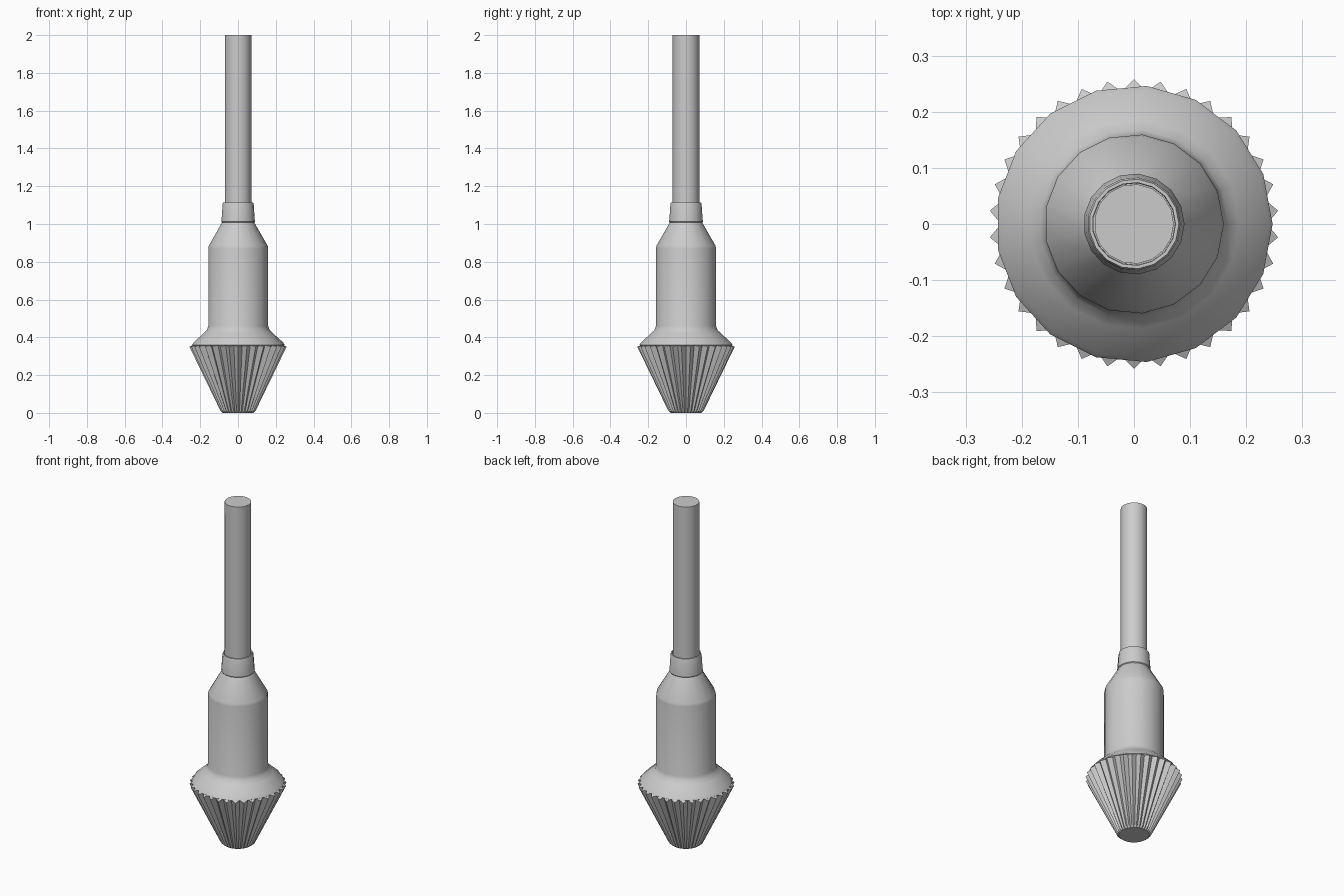
import bpy
import bmesh
from math import cos, sin, pi, radians

cube = bpy.data.objects.get("Cube")
if cube:
    bpy.data.objects.remove(cube, do_unlink=True)

SIDES = 17
RIBS = SIDES * 2

grey = bpy.data.materials.new("satin_grey")
grey.use_nodes = True
colour = (0.6, 0.6, 0.6, 1)
grey.diffuse_color = colour
grey.node_tree.nodes["Principled BSDF"].inputs["Base Color"].default_value = colour


def build(name, rings, angle):
    """Skin a stack of closed rings, cap both ends and shade by angle."""
    bm = bmesh.new()
    loops = [[bm.verts.new(p) for p in ring] for ring in rings]
    n = len(loops[0])
    for low, high in zip(loops, loops[1:]):
        for i in range(n):
            j = (i + 1) % n
            bm.faces.new((low[i], low[j], high[j], high[i]))
    bm.faces.new(loops[0][::-1])
    bm.faces.new(loops[-1])
    bmesh.ops.recalc_face_normals(bm, faces=bm.faces)
    mesh = bpy.data.meshes.new(name)
    bm.to_mesh(mesh)
    bm.free()
    mesh.materials.append(grey)
    obj = bpy.data.objects.new(name, mesh)
    bpy.context.collection.objects.link(obj)
    bpy.ops.object.select_all(action="DESELECT")
    obj.select_set(True)
    bpy.context.view_layer.objects.active = obj
    bpy.ops.object.shade_smooth_by_angle(angle=radians(angle))
    return obj


def ring(r, z):
    return [(r * cos(2 * pi * i / SIDES), r * sin(2 * pi * i / SIDES), z)
            for i in range(SIDES)]


def ribbed_ring(valley, tip, z_valley, z_tip):
    """Zigzag ring: even points are valleys, odd points are rib tips."""
    points = []
    for i in range(RIBS * 2):
        r, z = (tip, z_tip) if i % 2 else (valley, z_valley)
        a = pi * i / RIBS
        points.append((r * cos(a), r * sin(a), z))
    return points


def lathe(name, profile, angle=32):
    return build(name, [ring(r, z) for r, z in profile], angle)


# Tapered ribbed grip at the bottom
build("ribbed_cone", [
    ribbed_ring(0.08, 0.08, 0, 0),
    ribbed_ring(0.086, 0.093, 0.01, 0.01),
    ribbed_ring(0.237, 0.258, 0.358, 0.35),
    ribbed_ring(0.225, 0.225, 0.365, 0.365),
], 20)

# Flared skirt, straight barrel and tapered shoulder
lathe("body", [(0.236, 0.352), (0.247, 0.36), (0.24, 0.372), (0.187, 0.42),
               (0.168, 0.438), (0.16, 0.46), (0.16, 0.87), (0.157, 0.885),
               (0.085, 1.01)])

# Collar with a recessed mouth around the rod
lathe("collar", [(0.08, 1.0), (0.09, 1.012), (0.088, 1.03), (0.083, 1.105),
                 (0.08, 1.113), (0.074, 1.113), (0.073, 1.08)])

# Long upper rod
lathe("rod", [(0.071, 1.0), (0.071, 2.0)])
